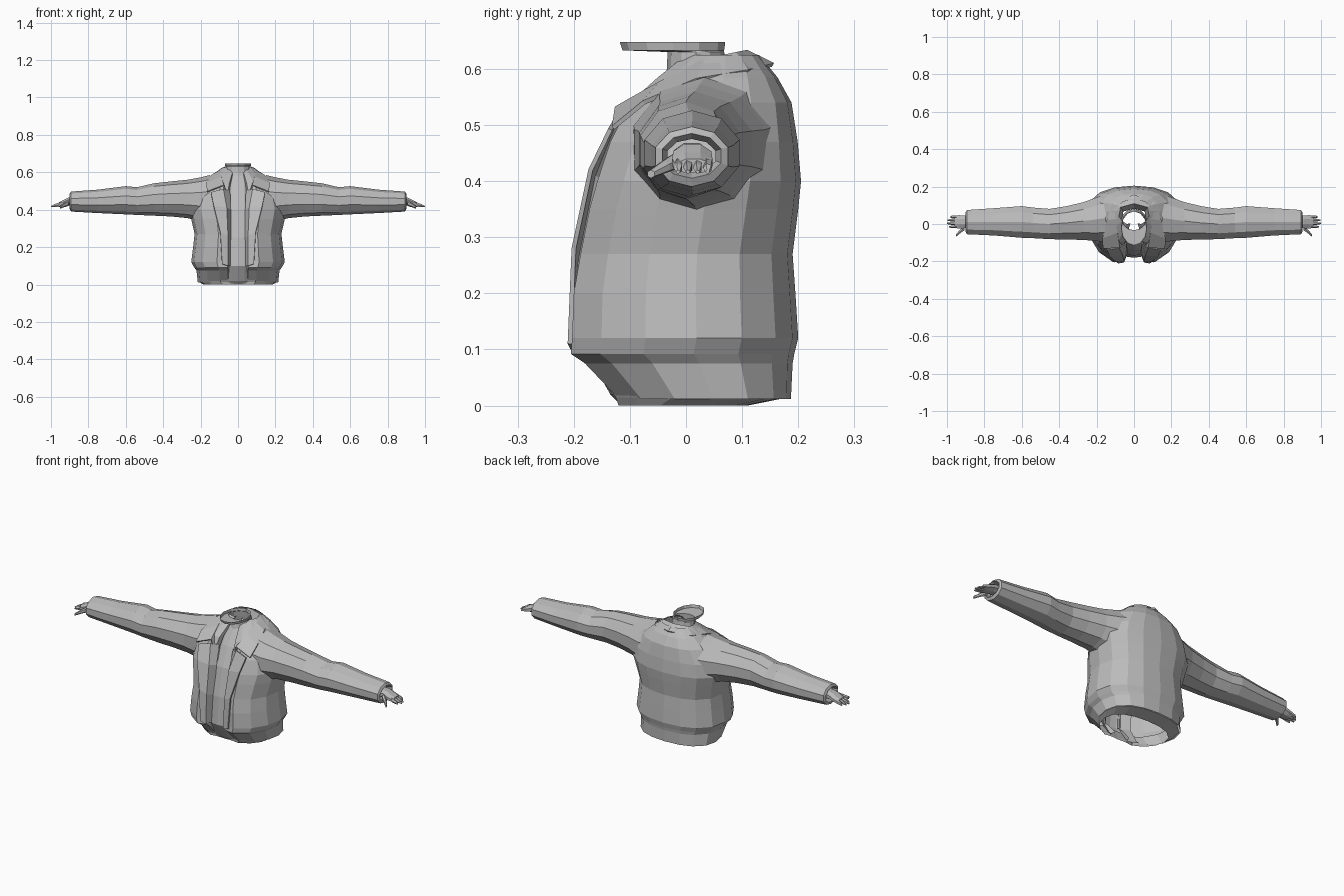
import bpy, bmesh, math

grey = bpy.data.materials.new("plain grey")
grey.diffuse_color = (0.5, 0.5, 0.5, 1)


def loft(name, rows, closed=False, cap=False, mirror=True, thick=0.0):
    """Skin rows of points; optionally close the rows, cap the ends, mirror in x."""
    bm = bmesh.new()
    vs = [[bm.verts.new(p) for p in r] for r in rows]
    n = len(rows[0])
    for a, b in zip(vs, vs[1:]):
        for i in range(n if closed else n - 1):
            j = (i + 1) % n
            bm.faces.new((a[i], a[j], b[j], b[i]))
    if cap:
        bm.faces.new(vs[0])
        bm.faces.new(vs[-1])
    bmesh.ops.recalc_face_normals(bm, faces=bm.faces)
    me = bpy.data.meshes.new(name)
    bm.to_mesh(me)
    bm.free()
    me.materials.append(grey)
    ob = bpy.data.objects.new(name, me)
    bpy.context.collection.objects.link(ob)
    if thick:
        s = ob.modifiers.new("thickness", 'SOLIDIFY')
        s.thickness, s.offset = thick, 0
    if mirror:
        m = ob.modifiers.new("mirror", 'MIRROR')
        m.use_clip = True
    return ob


def ring_x(x, y0, y1, z0, z1, n=10):
    """Oval ring standing across the x axis."""
    return [(x, (y0 + y1) / 2 + (y1 - y0) / 2 * math.cos(t),
             (z0 + z1) / 2 + (z1 - z0) / 2 * math.sin(t))
            for t in (2 * math.pi * (i + 0.5) / n for i in range(n))]


# half cross-section of the jacket, from the open front edge to the spine
SECTION = [(.2, -.78), (.24, -.95), (.45, -1), (.75, -.74), (.94, -.35), (1, .1),
           (.93, .5), (.7, .8), (.4, .95), (0, 1)]


def half_ring(z, w, yf, yb, section=SECTION):
    return [(u * w, (yf + yb) / 2 + v * (yb - yf) / 2, z) for u, v in section]


# jacket body with hem band
body = [(.012, .215, -.12, .187), (.075, .222, -.18, .19), (.092, .235, -.205, .193),
        (.12, .25, -.203, .2), (.2, .24, -.2, .195), (.27, .232, -.188, .19),
        (.35, .25, -.172, .2), (.40, .262, -.158, .205), (.47, .245, -.135, .199),
        (.54, .195, -.10, .188), (.585, .14, -.05, .163), (.625, .085, .0, .13)]
loft("jacket_body", [half_ring(*r) for r in body])

# sleeves, turned in at the cuff
sleeve = [(.15, -.10, .165, .335, .585), (.2, -.098, .148, .338, .573),
          (.27, -.09, .122, .355, .56), (.36, -.088, .10, .364, .551),
          (.45, -.085, .085, .368, .541), (.54, -.08, .092, .372, .52),
          (.6, -.078, .1, .375, .526), (.75, -.065, .088, .382, .507),
          (.893, -.058, .078, .39, .497), (.90, -.045, .065, .405, .485),
          (.87, -.035, .055, .415, .475)]
loft("sleeve", [ring_x(*r) for r in sleeve], closed=True)

# hands: palm, fingers and thumb
loft("palm", [ring_x(*r, n=8) for r in [(.87, -.025, .045, .42, .47), (.905, -.025, .048, .42, .468),
     (.935, -.028, .05, .415, .452), (.96, -.022, .048, .413, .44)]], closed=True, cap=True)
for i in range(4):
    y, tip = -.022 + i * .0175, (.988, 1.0, .996, .982)[i]
    loft("finger", [ring_x(.95, y, y + .017, .417, .441, 5), ring_x(.975, y, y + .016, .414, .432, 5),
         ring_x(tip, y + .004, y + .012, .413, .42, 5)], closed=True, cap=True)
loft("thumb", [ring_x(.905, -.035, -.005, .42, .45, 6), ring_x(.93, -.052, -.028, .413, .436, 6),
     ring_x(.952, -.07, -.055, .405, .42, 6)], closed=True, cap=True)

# folded collar: stand, fold and outer edge from nape to point
loft("collar", [
    [(0, .085, .56), (0, .11, .63), (0, .155, .607)],
    [(.06, .07, .56), (.072, .09, .626), (.115, .11, .595)],
    [(.068, 0, .54), (.085, .03, .614), (.145, .02, .58)],
    [(.055, -.07, .48), (.09, -.045, .575), (.168, -.075, .54)],
    [(.045, -.115, .42), (.078, -.125, .53), (.165, -.13, .495)]], thick=.008)

# lapels running down the front edges
loft("lapel", [
    [(.045, -.10, .5), (.08, -.125, .51), (.145, -.135, .492)],
    [(.042, -.13, .40), (.062, -.165, .41), (.13, -.17, .42)],
    [(.04, -.155, .25), (.056, -.195, .26), (.095, -.2, .28)],
    [(.042, -.165, .1), (.056, -.203, .1), (.085, -.207, .11)]], thick=.008)

# shirt front behind the opening
shirt = [(0, -.115), (.02, -.135), (.1, -.18), (.25, -.168), (.4, -.135), (.5, -.09), (.585, -.035)]
loft("shirt_front", [[(0, y, z), (.035, y + .004, z), (.075 if z > .45 else .1, y + .035, z)]
                     for z, y in shirt])

# shirt hem below the jacket
loft("shirt_hem", [half_ring(*r, section=[(0, -.97)] + SECTION[1:]) for r in
                   [(0, .185, -.12, .11), (.014, .21, -.125, .18), (.07, .2, -.16, .175)]])

# neck with an open rim that juts forward under the chin
neck = [(.56, .07, -.045, .08), (.6, .064, -.034, .072), (.63, .062, -.033, .068),
        (.633, .068, -.113, .068), (.648, .07, -.118, .07)]
loft("neck", [[(w * math.cos(t), (a + b) / 2 + (b - a) / 2 * math.sin(t), z)
               for t in (math.tau * i / 12 for i in range(12))] for z, w, a, b in neck],
     closed=True, mirror=False)
